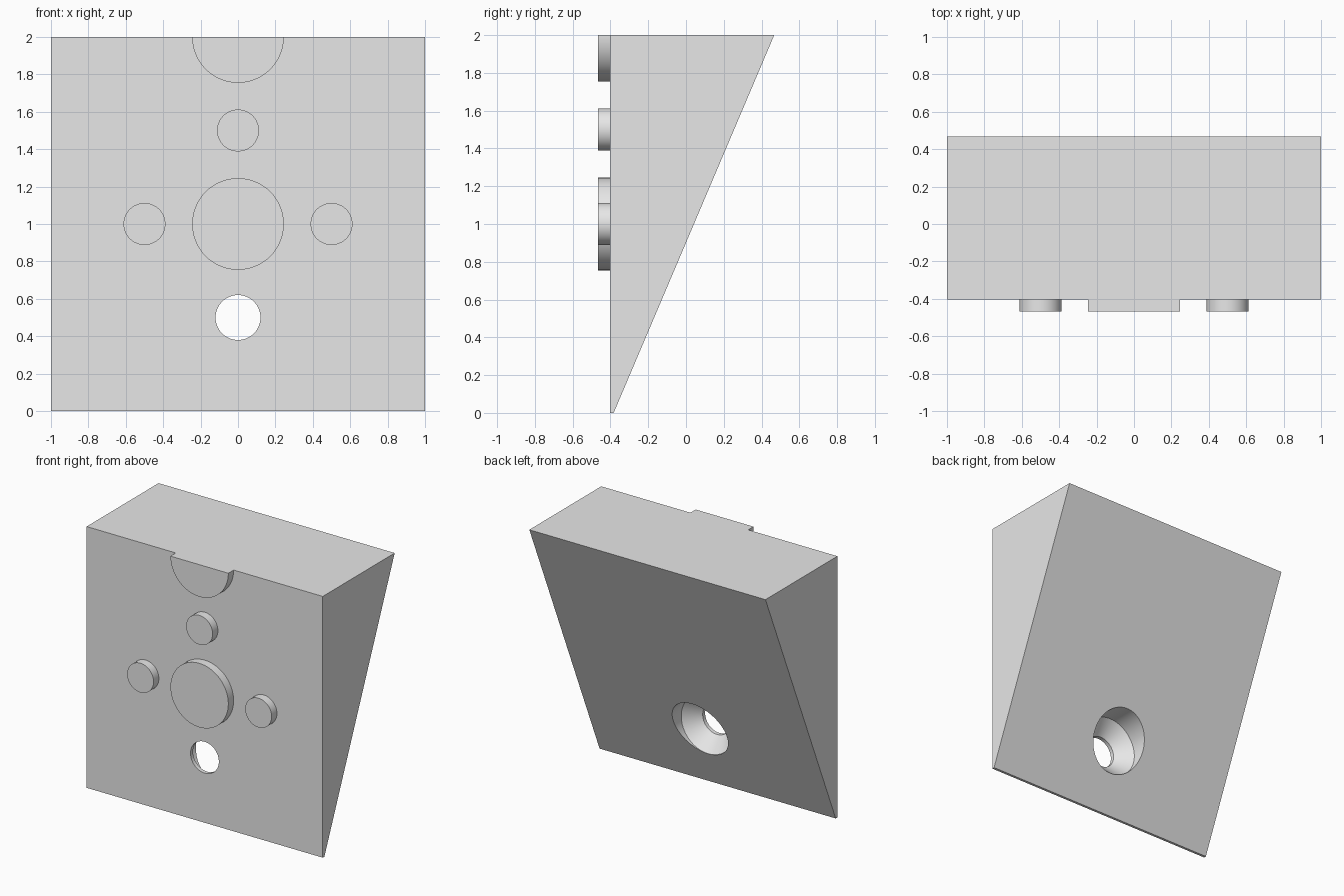
import bpy
import bmesh
from math import pi, cos, sin

cube = bpy.data.objects.get("Cube")
if cube:
    bpy.data.objects.remove(cube, do_unlink=True)

FRONT, BACK = -0.403, 0.467

grey = bpy.data.materials.new("light grey")
grey.use_nodes = True
grey.diffuse_color = (0.8, 0.8, 0.8, 1)
grey.node_tree.nodes["Principled BSDF"].inputs["Base Color"].default_value = (0.8, 0.8, 0.8, 1)


def make_object(name, bm):
    bmesh.ops.recalc_face_normals(bm, faces=bm.faces)
    mesh = bpy.data.meshes.new(name)
    bm.to_mesh(mesh)
    bm.free()
    mesh.materials.append(grey)
    obj = bpy.data.objects.new(name, mesh)
    bpy.context.collection.objects.link(obj)
    return obj


def prism(name, points, offset):
    """Extrude a closed outline along the offset vector."""
    bm = bmesh.new()
    face = bm.faces.new([bm.verts.new(p) for p in points])
    moved = bmesh.ops.extrude_face_region(bm, geom=[face], use_keep_orig=True)["geom"]
    bmesh.ops.translate(bm, vec=offset, verts=[v for v in moved if isinstance(v, bmesh.types.BMVert)])
    return make_object(name, bm)


def turned(name, profile, z, sides=96):
    """Closed solid turned about a front-to-back axis from (y, radius) pairs."""
    bm = bmesh.new()
    rings = [[bm.verts.new((r * cos(2 * pi * i / sides), y, z + r * sin(2 * pi * i / sides)))
              for i in range(sides)] for y, r in profile]
    for a, b in zip(rings, rings[1:]):
        for i in range(sides):
            j = (i + 1) % sides
            bm.faces.new((a[i], a[j], b[j], b[i]))
    bm.faces.new(rings[0])
    bm.faces.new(rings[-1])
    return make_object(name, bm)


def shade(obj):
    bpy.ops.object.select_all(action="DESELECT")
    obj.select_set(True)
    bpy.context.view_layer.objects.active = obj
    bpy.ops.object.shade_smooth_by_angle(angle=pi / 6)


# Wedge body with a narrow foot
outline = [(-1, FRONT, 0), (-1, -0.383, 0), (-1, BACK, 2), (-1, FRONT, 2)]
body = prism("wedge_body", outline, (2, 0, 0))

# Countersunk screw hole: short bore, cone, wide bore out through the slope
cutter = turned("screw_hole_cutter",
                [(FRONT - 0.1, 0.12), (-0.373, 0.12), (-0.267, 0.227), (0.3, 0.227)], 0.5)
cutter.hide_render = True
cutter.hide_viewport = True
hole = body.modifiers.new("screw hole", "BOOLEAN")
hole.operation = "DIFFERENCE"
hole.solver = "EXACT"
hole.object = cutter

# Apply the cut, then drop the cutter
bpy.context.view_layer.update()
cut_mesh = bpy.data.meshes.new_from_object(
    body.evaluated_get(bpy.context.evaluated_depsgraph_get()))
body.modifiers.clear()
body.data = cut_mesh
bpy.data.objects.remove(cutter, do_unlink=True)
shade(body)

# Raised discs on the front, each overlapping the body slightly
def disc(name, x, z, radius, arc=2 * pi, steps=72):
    count = steps if arc > 6 else steps + 1
    points = [(x + radius * cos(pi + arc * i / steps), -BACK,
               z + radius * sin(pi + arc * i / steps)) for i in range(count)]
    shade(prism(name, points, (0, FRONT + BACK + 0.005, 0)))


disc("centre_boss", 0, 1, 0.245)
disc("top_half_boss", 0, 2, 0.245, arc=pi)
disc("upper_peg", 0, 1.5, 0.112)
for side, x in (("left", 0.5), ("right", -0.5)):
    disc(side + "_peg", x, 1, 0.112)
